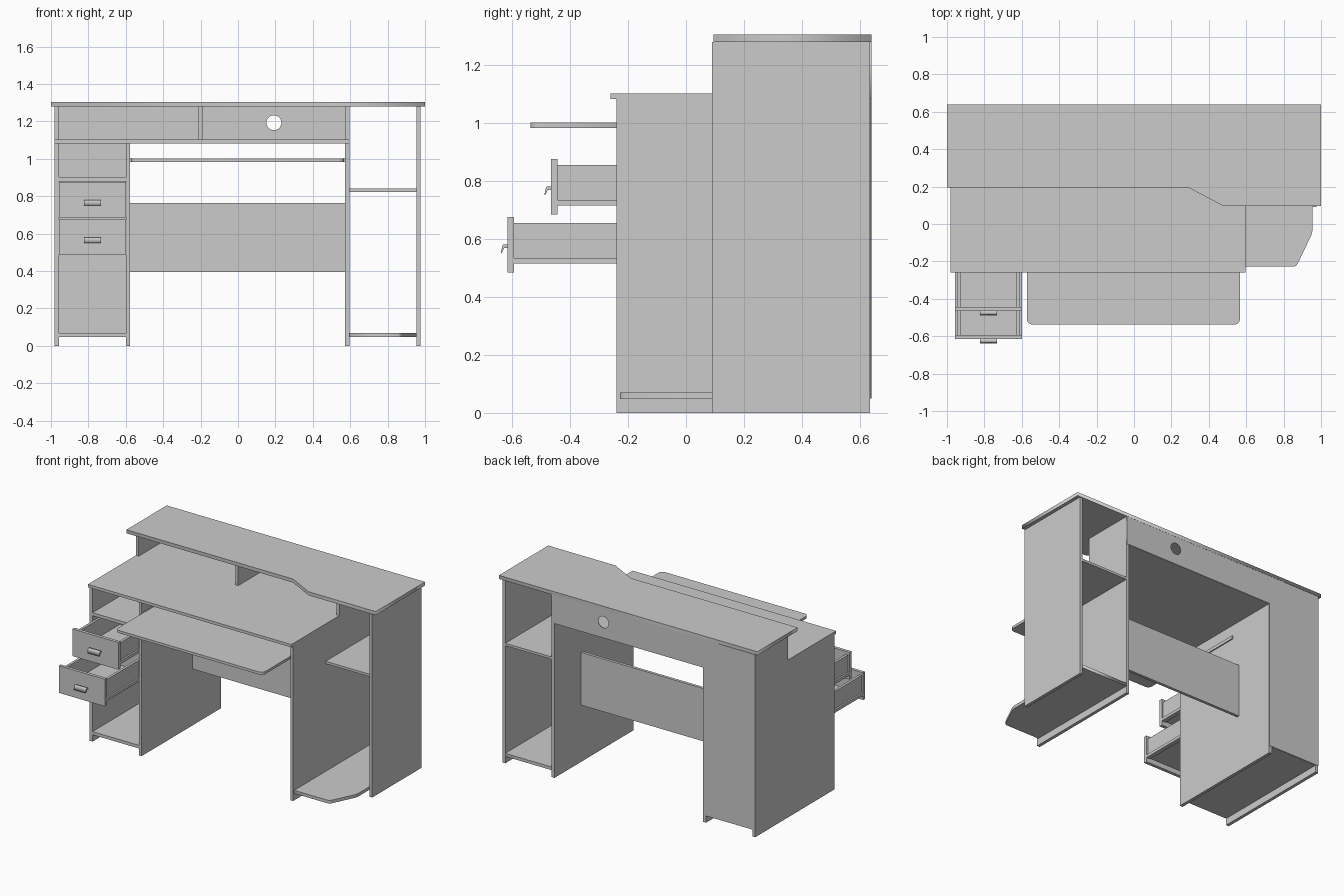
import bpy
from math import pi, cos, sin, radians

if "Cube" in bpy.data.objects:
    bpy.data.objects.remove(bpy.data.objects["Cube"])


def box(name, x0, x1, y0, y1, z0, z1):
    """Axis-aligned board given by its extents."""
    bpy.ops.mesh.primitive_cube_add(size=1, location=((x0 + x1) / 2, (y0 + y1) / 2, (z0 + z1) / 2))
    ob = bpy.context.object
    ob.name = name
    ob.scale = (x1 - x0, y1 - y0, z1 - z0)
    bpy.ops.object.transform_apply(location=False, rotation=False, scale=True)
    return ob


def plate(name, outlines, thick, loc, rot=(0, 0, 0)):
    """Flat board cut from closed outlines (a second outline makes a hole)."""
    cu = bpy.data.curves.new(name, 'CURVE')
    cu.dimensions = '2D'
    cu.fill_mode = 'BOTH'
    cu.extrude = thick / 2
    for pts in outlines:
        sp = cu.splines.new('POLY')
        sp.points.add(len(pts) - 1)
        for p, (u, v) in zip(sp.points, pts):
            p.co = (u, v, 0, 1)
        sp.use_cyclic_u = True
    ob = bpy.data.objects.new(name, cu)
    bpy.context.collection.objects.link(ob)
    ob.location, ob.rotation_euler = loc, rot
    bpy.ops.object.select_all(action='DESELECT')
    ob.select_set(True)
    bpy.context.view_layer.objects.active = ob
    bpy.ops.object.convert(target='MESH')
    return bpy.context.object


def arc(cx, cy, r, a0, a1, n):
    return [(cx + r * cos(radians(a0 + (a1 - a0) * i / n)),
             cy + r * sin(radians(a0 + (a1 - a0) * i / n))) for i in range(n + 1)]


BACK, FRONT = 0.635, -0.24

# Raised top shelf with a stepped front edge
plate("top_shelf", [[(-1, .64), (-1, .195), (.29, .195), (.48, .095), (1, .095), (1, .64)]],
      .025, (0, 0, 1.2925))

# Main worktop
box("desktop", -.98, .595, -.26, BACK, 1.082, 1.102)

# Full-height supports under the worktop
for name, x in (("left_side", -.98), ("cabinet_side", -.6), ("knee_side", .573)):
    box(name, x, x + .022, FRONT, BACK, 0, 1.082)
box("right_side", .954, .976, .09, BACK, 0, 1.28)

# Short uprights between worktop and top shelf
for i, x in enumerate((-.98, -.21, .573)):
    box(f"hutch_upright_{i + 1}", x, x + .022, .27, BACK, 1.102, 1.28)

# Thin back panel with cable hole
plate("back_panel", [[(-.98, .05), (-.578, .05), (-.578, 1.082), (.595, 1.082), (.595, 1.28), (-.98, 1.28)],
                     arc(.192, 1.193, .04, 0, 348.75, 31)],
      .004, (0, BACK + .002, 0), (pi / 2, 0, 0))

# Panel behind the knee space
box("modesty_panel", -.578, .573, .32, .34, .396, .765)

# Left cabinet shelves
box("cabinet_bottom", -.958, -.6, FRONT, BACK, .048, .07)
box("cabinet_shelf", -.958, -.6, FRONT, BACK, .88, .902)

# Right bay shelves, the lower one with a clipped corner
box("bay_shelf", .595, .954, .12, BACK, .823, .84)
plate("bay_bottom", [[(.595, BACK), (.595, -.228), (.858, -.228), (.868, -.222), (.876, -.21),
                      (.948, -.06), (.954, -.035), (.954, BACK)]], .022, (0, 0, .059))

# Sliding keyboard tray and its runners
plate("keyboard_tray", [[(.567, -.02), (-.573, -.02)] + arc(-.543, -.507, .03, 180, 270, 6)
                        + arc(.537, -.507, .03, 270, 360, 6)], .018, (0, 0, .992))
for side, x in (("left", -.578), ("right", .565)):
    box(f"tray_runner_{side}", x, x + .008, -.22, .28, .982, 1.004)

# Two open drawers: front, box, runners and lipped handle
for n, yf, z in ((1, -.465, .685), (2, -.615, .485)):
    d = f"drawer_{n}_"
    yb = yf + .022
    ye = yb + .48
    box(d + "front", -.956, -.6, yf, yb, z, z + .19)
    for side, xs, xr in (("left", -.945, -.957), ("right", -.63, -.612)):
        box(d + side + "_wall", xs, xs + .018, yb, ye, z + .03, z + .17)
        box(d + side + "_runner", xr, xr + .012, yb, ye, z + .03, z + .05)
    box(d + "back", -.927, -.63, ye - .018, ye, z + .03, z + .17)
    box(d + "bottom", -.927, -.63, yb, ye - .018, z + .035, z + .045)
    plate(d + "handle", [[(0, .095), (-.016, .095), (-.016, .095), (-.018, .092), (-.024, .066),
                          (-.021, .066), (-.012, .084), (0, .084)]],
          .092, (-.778, yf, z), (pi / 2, 0, pi / 2))
